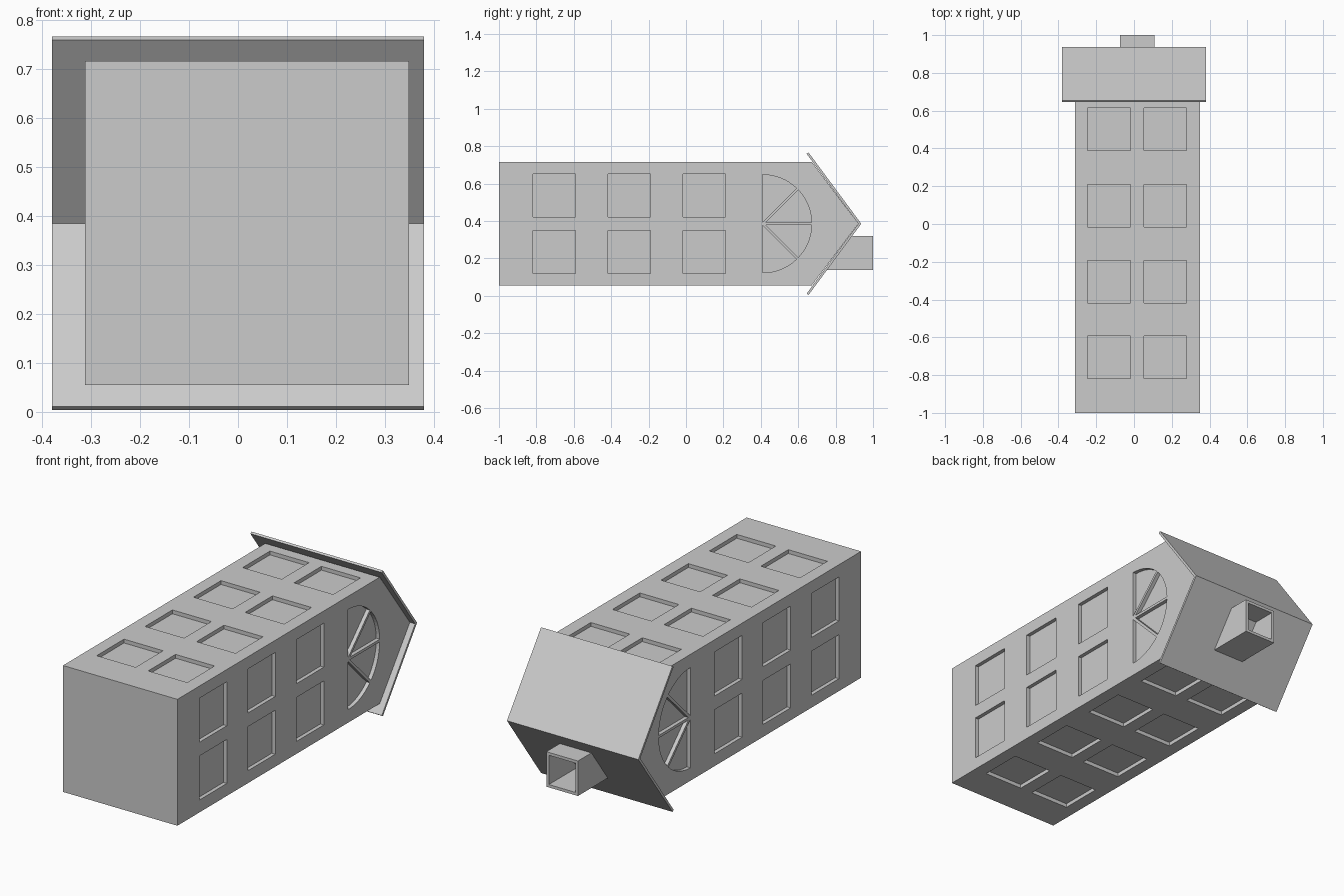
import bpy
import bmesh
from math import cos, sin, radians
from mathutils import Vector

cube = bpy.data.objects.get("Cube")
if cube:
    bpy.data.objects.remove(cube, do_unlink=True)

grey = bpy.data.materials.new("plain grey")
grey.use_nodes = True
COLOR = (0.6, 0.6, 0.6, 1)
grey.diffuse_color = COLOR
grey.node_tree.nodes["Principled BSDF"].inputs["Base Color"].default_value = COLOR

X0, X1 = -0.3125, 0.3495      # side walls
Z0, Z1 = 0.055, 0.716         # lower and upper walls
MID = 0.385                   # ridge height
DEPTH = 0.02                  # window recess


def prism(bm, outline, offset):
    """Extrude a closed 3D outline along an offset vector."""
    face = bm.faces.new([bm.verts.new(p) for p in outline])
    new = bmesh.ops.extrude_face_region(bm, geom=[face])["geom"]
    verts = [v for v in new if isinstance(v, bmesh.types.BMVert)]
    bmesh.ops.translate(bm, verts=verts, vec=Vector(offset))


def finish(bm, name):
    bmesh.ops.recalc_face_normals(bm, faces=bm.faces)
    mesh = bpy.data.meshes.new(name)
    bm.to_mesh(mesh)
    bm.free()
    mesh.materials.append(grey)
    obj = bpy.data.objects.new(name, mesh)
    bpy.context.collection.objects.link(obj)
    return obj


def rect(a0, a1, b0, b1):
    return [(a0, b0), (a1, b0), (a1, b1), (a0, b1)]


# House body with gabled end
bm = bmesh.new()
gable = [(-1, Z0), (0.672, Z0), (0.921, MID), (0.672, Z1), (-1, Z1)]
prism(bm, [(X0, y, z) for y, z in gable], (X1 - X0, 0, 0))
body = finish(bm, "house_body")

# Outlines of the openings on the gabled sides (y, z)
rows = [-0.818, -0.418, -0.017]
side_openings = [rect(y, y + 0.227, z, z + 0.23)
                 for y in rows for z in (0.12, 0.422)]

# Fan window: four wedges separated by thin spokes
R, FAN_Y, GAP = 0.262, 0.41, 0.007
for k in range(4):
    start, end = radians(-90 + 45 * k), radians(-45 + 45 * k)
    half = (start + end) / 2
    hub = GAP / sin(radians(22.5))
    trim = GAP / R
    a0 = start + (trim if k else 0)
    a1 = end - (trim if k < 3 else 0)
    # outer wedges run right up to the straight edge
    if k in (0, 3):
        s = -1 if k == 0 else 1
        tip = (FAN_Y, MID + s * GAP * 1.414)
    else:
        tip = (FAN_Y + hub * cos(half), MID + hub * sin(half))
    arc = [a0 + (a1 - a0) * i / 8 for i in range(9)]
    side_openings.append([tip] + [(FAN_Y + R * cos(a), MID + R * sin(a)) for a in arc])

# Cut recessed windows into all four long faces
bm = bmesh.new()
for outline in side_openings:
    for x, d in ((X0, 1), (X1, -1)):
        prism(bm, [(x + d * DEPTH, y, z) for y, z in outline], (-d * 0.1, 0, 0))
for y in rows + [0.388]:
    for x in (-0.245, 0.053):
        for z, d in ((Z0, 1), (Z1, -1)):
            prism(bm, [(px, py, z + d * DEPTH) for px, py in rect(x, x + 0.226, y, y + 0.226)],
                  (0, 0, -d * 0.1))
cutter = finish(bm, "window_cutter")
cutter.hide_render = True
mod = body.modifiers.new("windows", "BOOLEAN")
mod.operation, mod.solver, mod.object = "DIFFERENCE", "EXACT", cutter
graph = bpy.context.evaluated_depsgraph_get()
cut_mesh = bpy.data.meshes.new_from_object(body.evaluated_get(graph))
body.modifiers.clear()
body.data = cut_mesh
bpy.data.objects.remove(cutter, do_unlink=True)

# Thin folded roof overhanging the gable
bm = bmesh.new()
roof = [(0.655, 0.766), (0.937, MID), (0.655, 0.004),
        (0.645, 0.011), (0.921, MID), (0.645, 0.759)]
prism(bm, [(-0.38, y, z) for y, z in roof], (0.76, 0, 0))
finish(bm, "roof")


# Hollow square chimney whose base follows the roof slope
def roof_y(z):
    return 0.655 + (z - 0.004) * (0.937 - 0.655) / (MID - 0.004) - 0.003


bm = bmesh.new()
outer = rect(-0.075, 0.108, 0.137, 0.32)
inner = rect(-0.06, 0.093, 0.152, 0.305)
loops = [[bm.verts.new((x, y if y else roof_y(z), z)) for x, z in ring]
         for ring, y in ((outer, 0), (outer, 1), (inner, 1), (inner, 0))]
for a, b in zip(loops, loops[1:] + loops[:1]):
    for i in range(4):
        j = (i + 1) % 4
        bm.faces.new((a[i], a[j], b[j], b[i]))
finish(bm, "chimney")
